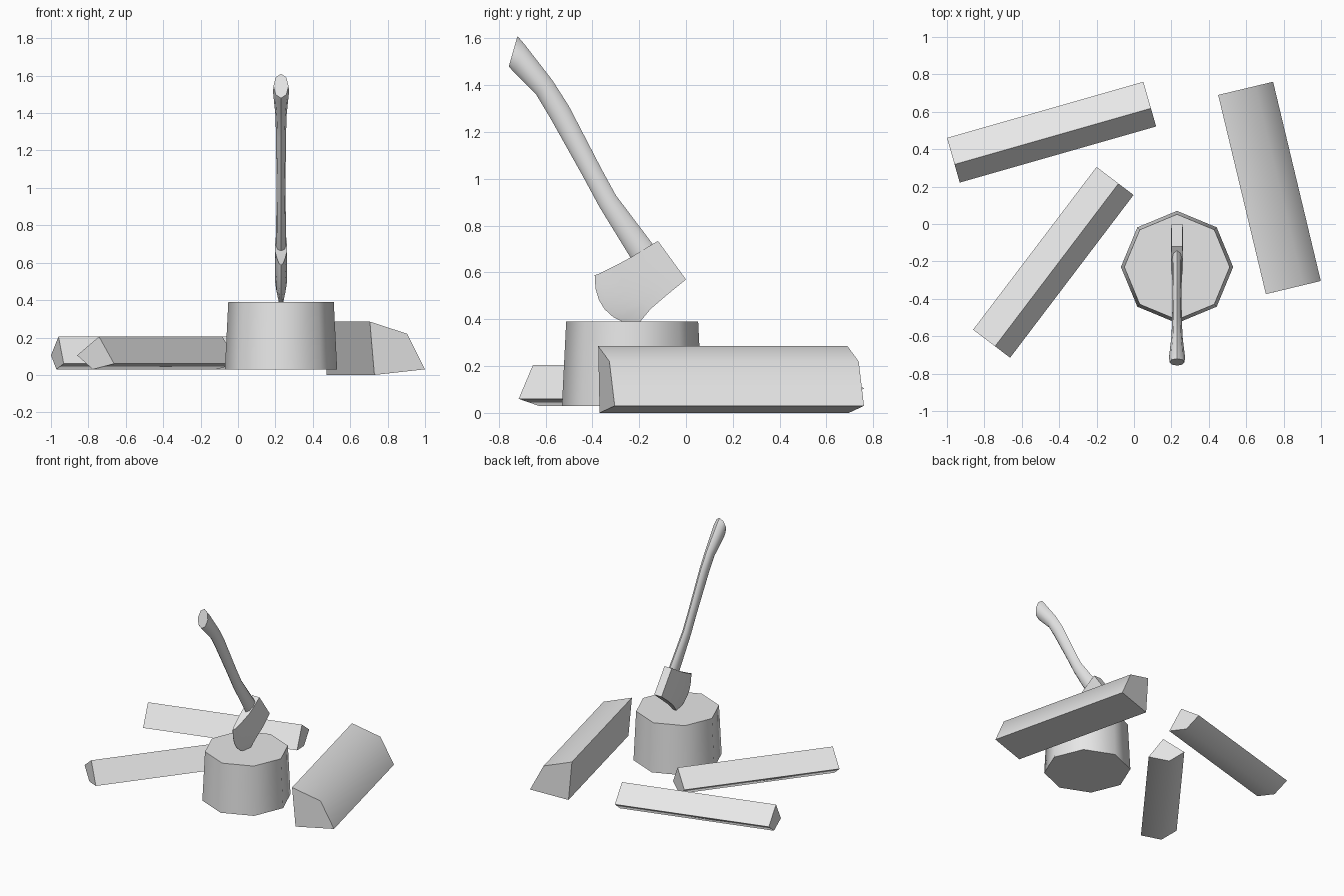
import bpy, bmesh, math
from mathutils import Vector

if "Cube" in bpy.data.objects:
    bpy.data.objects.remove(bpy.data.objects["Cube"], do_unlink=True)

grey = bpy.data.materials.new("light_grey")
grey.use_nodes = True
grey.diffuse_color = (0.8, 0.8, 0.8, 1)
grey.node_tree.nodes["Principled BSDF"].inputs["Base Color"].default_value = (0.8, 0.8, 0.8, 1)


def loft(name, rings, angle=50):
    """Skin a row of closed rings, cap both ends and smooth the shallow edges."""
    bm = bmesh.new()
    loops = [[bm.verts.new(p) for p in ring] for ring in rings]
    for a, b in zip(loops, loops[1:]):
        n = len(a)
        for i in range(n):
            j = (i + 1) % n
            bm.faces.new((a[i], a[j], b[j], b[i]))
    bm.faces.new(loops[0])
    bm.faces.new(loops[-1])
    bmesh.ops.recalc_face_normals(bm, faces=bm.faces)
    mesh = bpy.data.meshes.new(name)
    bm.to_mesh(mesh)
    bm.free()
    mesh.materials.append(grey)
    obj = bpy.data.objects.new(name, mesh)
    bpy.context.collection.objects.link(obj)
    bpy.ops.object.select_all(action='DESELECT')
    obj.select_set(True)
    bpy.context.view_layer.objects.active = obj
    bpy.ops.object.shade_smooth_by_angle(angle=math.radians(angle))
    return obj


def split_log(name, start, end, section):
    """Split log: section points are (distance to the right of the run, height)."""
    start, end = Vector(start), Vector(end)
    run = (end - start).normalized()
    side = Vector((run.y, -run.x))
    rings = [[(*(p + side * u), z) for u, z in section] for p in (start, end)]
    return loft(name, rings)


CX = 0.23  # plane of the axe and centre of the stump

# Chopping stump: tapered octagon
stump_rings = []
for radius, z in ((0.30, 0.03), (0.282, 0.39)):
    corners = [math.tau * i / 8 for i in range(8)]
    stump_rings.append([(CX + radius * math.cos(a), -0.23 + radius * math.sin(a), z)
                        for a in corners])
loft("stump", stump_rings)

# Split logs: a wedge apex and three bark points each
large_wedge = [(0.025, 0), (0, 0.285), (0.205, 0.22), (0.302, 0.03)]
small_wedge = [(0.147, 0.205), (0, 0.105), (0.105, 0.03), (0.248, 0.06)]
split_log("large_split_log", (0.705, -0.375), (0.45, 0.69), large_wedge)
split_log("back_split_log", (-1.0, 0.46), (0.05, 0.76), small_wedge)
split_log("front_split_log", (-0.86, -0.565), (-0.2, 0.305), small_wedge)

# Axe handle: (upper edge y z, lower edge y z, half width) from knob to head
handle_stations = [
    ((-0.72, 1.61), (-0.757, 1.48), 0.040),
    ((-0.69, 1.575), (-0.735, 1.455), 0.043),
    ((-0.57, 1.42), (-0.64, 1.36), 0.030),
    ((-0.50, 1.31), (-0.58, 1.26), 0.027),
    ((-0.36, 1.04), (-0.44, 1.01), 0.024),
    ((-0.30, 0.93), (-0.37, 0.88), 0.025),
    ((-0.145, 0.725), (-0.235, 0.66), 0.027),
    ((-0.10, 0.66), (-0.18, 0.60), 0.025),
]
handle_rings = []
for upper, lower, half in handle_stations:
    upper, lower = Vector(upper), Vector(lower)
    mid, reach = (upper + lower) / 2, (upper - lower) / 2
    ring = []
    for i in range(8):
        a = math.tau * i / 8
        ring.append((CX + half * math.sin(a), *(mid + reach * math.cos(a))))
    handle_rings.append(ring)
loft("axe_handle", handle_rings, 55)

# Axe head: (top y z, bottom y z, forward bulge, half width) from poll to edge
head_stations = [
    ((-0.12, 0.735), (0.0, 0.57), 0, 0.030),
    ((-0.235, 0.665), (-0.08, 0.505), 0, 0.033),
    ((-0.30, 0.63), (-0.15, 0.445), 0.02, 0.024),
    ((-0.37, 0.595), (-0.20, 0.385), 0.045, 0.011),
    ((-0.39, 0.588), (-0.21, 0.37), 0.06, 0.001),
]
forward = Vector((-0.8, -0.6))
steps = [i / 6 for i in range(7)]
head_rings = []
for top, bottom, bulge, half in head_stations:
    line = [Vector(top).lerp(Vector(bottom), t) + forward * bulge * 4 * t * (1 - t)
            for t in steps]
    head_rings.append([(CX - half, *p) for p in line]
                      + [(CX + half, *p) for p in reversed(line)])
loft("axe_head", head_rings, 30)
